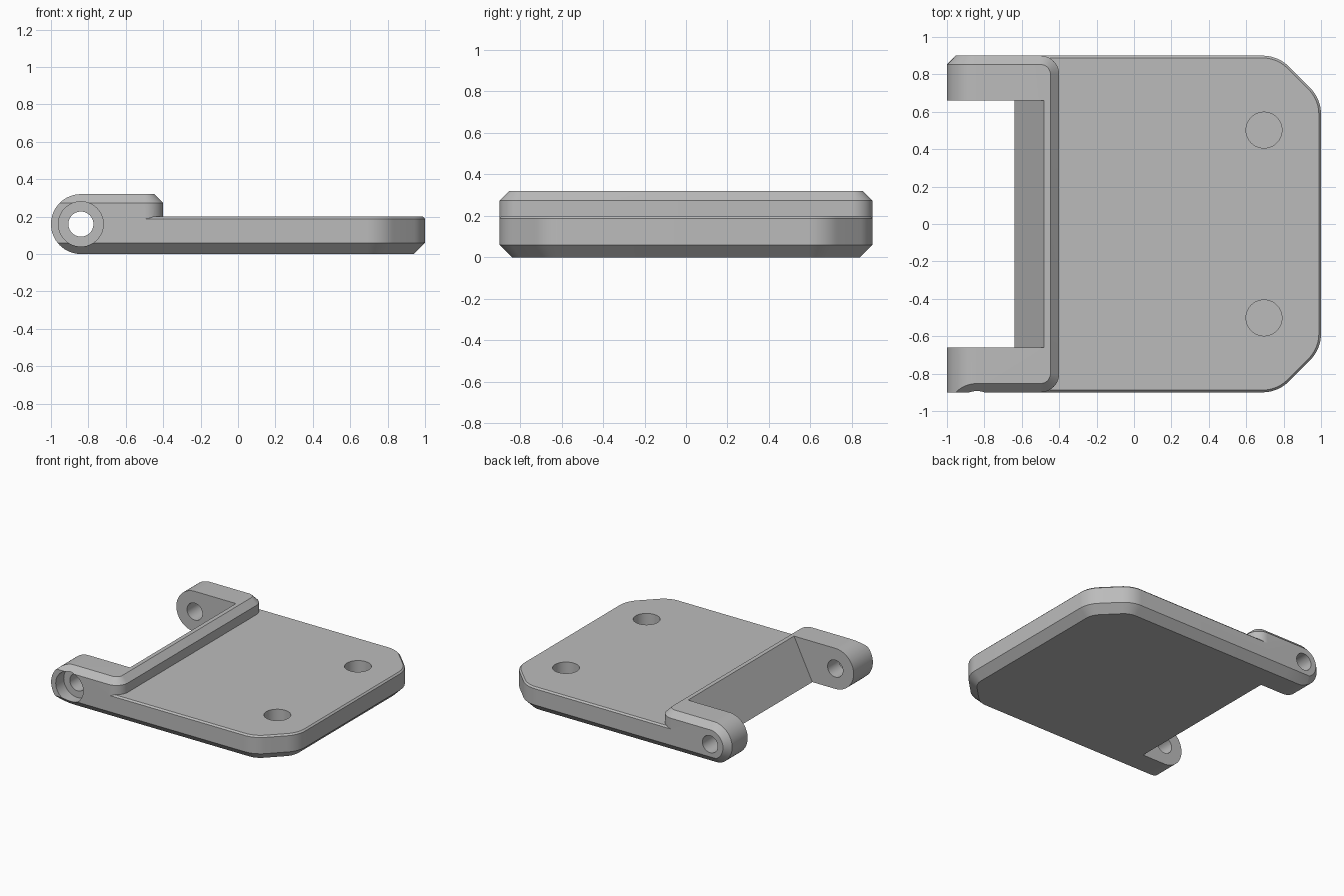
import bpy, bmesh
from math import sin, cos, pi, radians

cube = bpy.data.objects.get("Cube")
if cube:
    bpy.data.objects.remove(cube, do_unlink=True)

HALF_W = 0.9
STEPS = 10

grey = bpy.data.materials.new("plain grey")
grey.use_nodes = True
colour = (0.5, 0.5, 0.5, 1)
grey.diffuse_color = colour
grey.node_tree.nodes["Principled BSDF"].inputs["Base Color"].default_value = colour


def loft(name, rings):
    """Closed solid through a list of rings with equal point counts."""
    bm = bmesh.new()
    loops = [[bm.verts.new(p) for p in ring] for ring in rings]
    bm.faces.new(loops[0])
    bm.faces.new(loops[-1])
    for a, b in zip(loops, loops[1:]):
        for i in range(len(a)):
            j = (i + 1) % len(a)
            bm.faces.new((a[i], a[j], b[j], b[i]))
    bmesh.ops.recalc_face_normals(bm, faces=bm.faces)
    mesh = bpy.data.meshes.new(name)
    bm.to_mesh(mesh)
    bm.free()
    mesh.materials.append(grey)
    obj = bpy.data.objects.new(name, mesh)
    bpy.context.collection.objects.link(obj)
    return obj


def arc(cx, cy, r, start, end, n=STEPS):
    angles = [radians(start + (end - start) * i / n) for i in range(n + 1)]
    return [(cx + r * cos(a), cy + r * sin(a)) for a in angles]


def plan(left, corners, inset, z):
    """Outline seen from above, mirrored in y, with rounded right corners."""
    half = [(left, HALF_W - inset)]
    for cx, cy, r, start, end in corners:
        half += arc(cx, cy, r - inset, start, end)
    return [(x, y, z) for x, y in half + [(x, -y) for x, y in reversed(half)]]


def rod(name, x, y, z, r, length, axis):
    """Cylinder starting at a point and running along y or z."""
    circle = arc(0, 0, r, 0, 360, 48)[:-1]
    if axis == "y":
        return loft(name, [[(x + u, y + d, z + v) for u, v in circle] for d in (0, length)])
    return loft(name, [[(x + u, y + v, z + d) for u, v in circle] for d in (0, length)])


def combine(target, tool, operation):
    tool.hide_render = True
    mod = target.modifiers.new(operation.lower(), 'BOOLEAN')
    mod.operation = operation
    mod.solver = 'EXACT'
    mod.object = tool
    bpy.context.view_layer.objects.active = target
    bpy.ops.object.modifier_apply(modifier=mod.name)
    bpy.data.objects.remove(tool, do_unlink=True)


# Plate with clipped, rounded corners and chamfered rims
plate_corners = [(0.687, 0.7, 0.2, 90, 45), (0.8, 0.587, 0.2, 45, 0)]
plate = loft("hinge_plate", [plan(-0.7, plate_corners, d, z)
             for d, z in ((0.06, 0), (0.06 - 0.06, 0.06), (0, 0.188), (0.012, 0.2))])

# Raised hinge block with chamfered top and rounded corners
block_corners = [(-0.5, 0.8, 0.1, 90, 0)]
block = loft("hinge_block", [plan(-1.2, block_corners, d, z)
             for d, z in ((0.06, 0), (0, 0.06), (0, 0.273), (0.047, 0.32))])


# Round the barrel end, with a chamfer around the back arm
def barrel(y, inset):
    pts = arc(-0.84, 0.16, 0.16 - inset, 270, 90, 32)
    pts += [(-0.2, 0.32 - inset), (-0.2, inset)]
    return [(x, y, z) for x, z in pts]


combine(block, loft("barrel_shape", [barrel(-1, 0), barrel(0.853, 0), barrel(0.953, 0.1)]),
        'INTERSECT')
combine(plate, block, 'UNION')

# Gap between the arms, with a sloping back wall
gap = [(-1.2, -0.1), (-0.69, -0.1), (-0.43, 0.42), (-1.2, 0.42)]
combine(plate, loft("gap", [[(x, y, z) for x, z in gap] for y in (-0.66, 0.66)]), 'DIFFERENCE')

# Pin bore and the wider recess on the front arm
combine(plate, rod("pin_bore", -0.84, -1, 0.16, 0.067, 2, "y"), 'DIFFERENCE')
combine(plate, rod("pin_recess", -0.84, -1, 0.16, 0.12, 0.2, "y"), 'DIFFERENCE')

# Blind round pockets in the plate
for side in (-1, 1):
    combine(plate, rod("pocket", 0.695, side * 0.502, 0.08, 0.096, 0.3, "z"), 'DIFFERENCE')

bpy.ops.object.select_all(action='DESELECT')
plate.select_set(True)
bpy.context.view_layer.objects.active = plate
bpy.ops.object.shade_smooth_by_angle(angle=radians(20))
